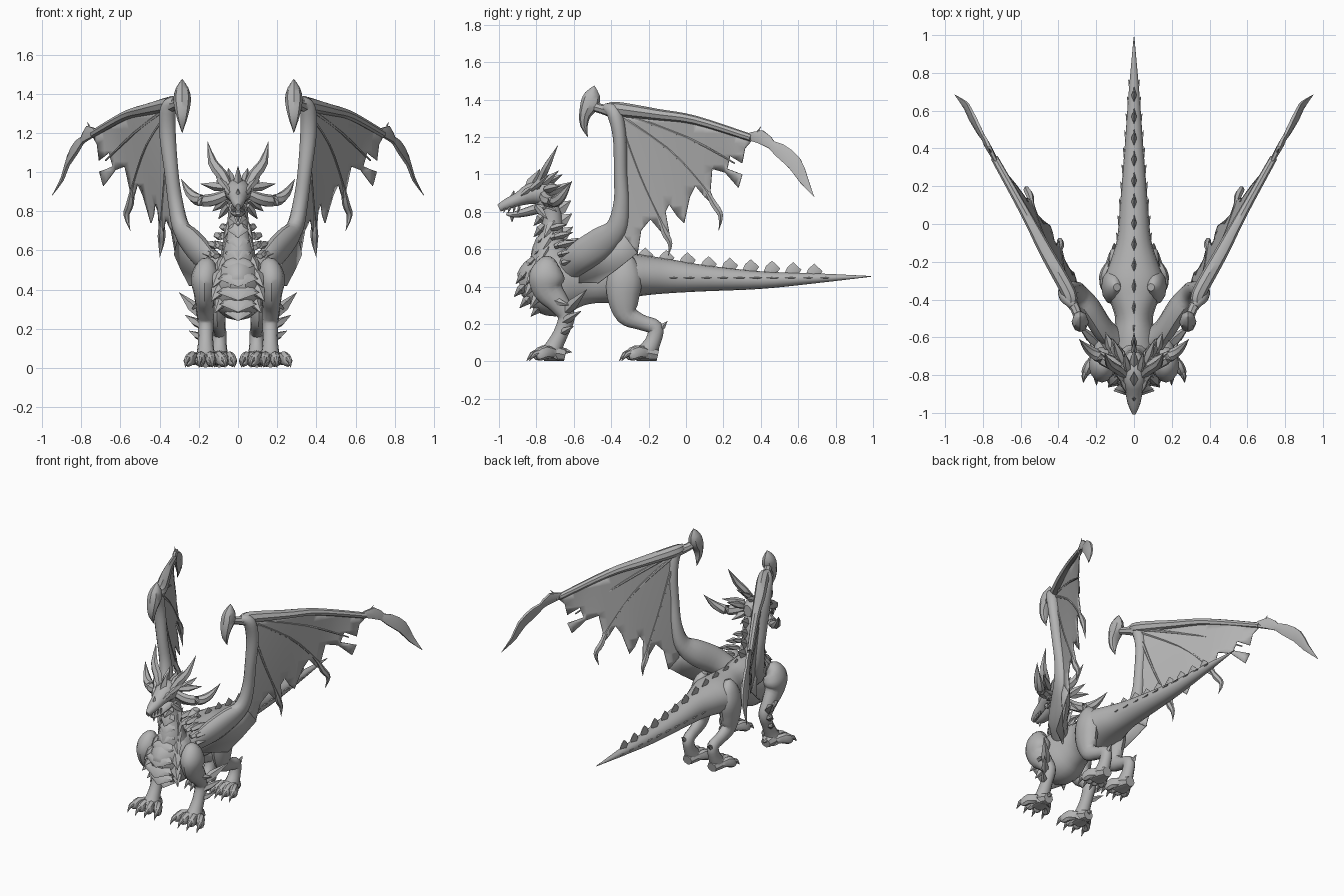
import bpy, bmesh, math
from mathutils import Vector

mat = bpy.data.materials.new("stone_grey")
mat.diffuse_color = (0.45, 0.45, 0.45, 1)


def finish(name, bm, mirror=False, angle=40):
    bmesh.ops.recalc_face_normals(bm, faces=bm.faces)
    me = bpy.data.meshes.new(name)
    bm.to_mesh(me)
    bm.free()
    ob = bpy.data.objects.new(name, me)
    bpy.context.collection.objects.link(ob)
    me.materials.append(mat)
    if mirror:
        ob.modifiers.new("Mirror", 'MIRROR').use_clip = False
    bpy.ops.object.select_all(action='DESELECT')
    ob.select_set(True)
    bpy.context.view_layer.objects.active = ob
    bpy.ops.object.shade_smooth_by_angle(angle=math.radians(angle))
    return ob


def smooth_path(pts, steps):
    """Catmull-Rom through points (x, y, z, radius_a, radius_b)."""
    out = []
    for i in range(len(pts) - 1):
        p = [pts[max(i - 1, 0)], pts[i], pts[i + 1], pts[min(i + 2, len(pts) - 1)]]
        for s in range(steps):
            t = s / steps
            out.append([0.5 * (2 * b + (c - a) * t + (2 * a - 5 * b + 4 * c - d) * t * t
                        + (3 * b - a - 3 * c + d) * t ** 3) for a, b, c, d in zip(*p)])
    return out + [list(pts[-1])]


def loft(bm, pts, sides=12, steps=4):
    pts = [p if len(p) == 5 else (*p, p[3]) for p in pts]
    if steps > 1:
        pts = smooth_path(pts, steps)
    rings = []
    for i, p in enumerate(pts):
        c = Vector(p[:3])
        t = (Vector(pts[min(i + 1, len(pts) - 1)][:3]) - Vector(pts[max(i - 1, 0)][:3])).normalized()
        ref = Vector((0, 0, 1)) if abs(t.x) > 0.85 else Vector((1, 0, 0))
        a = (ref - t * ref.dot(t)).normalized()
        b = t.cross(a)
        ra, rb = max(p[3], 0.001), max(p[4], 0.001)
        rings.append([bm.verts.new(c + a * ra * math.cos(k * math.tau / sides)
                                   + b * rb * math.sin(k * math.tau / sides)) for k in range(sides)])
    for r, q in zip(rings, rings[1:]):
        for k in range(sides):
            bm.faces.new((r[k], r[(k + 1) % sides], q[(k + 1) % sides], q[k]))
    bm.faces.new(rings[0])
    bm.faces.new(rings[-1])


def tubes(name, paths, mirror=False, sides=12, steps=4):
    bm = bmesh.new()
    for p in paths:
        loft(bm, p, sides, steps)
    return finish(name, bm, mirror)


def spike(base, tip, ra, rb=None):
    rb = rb or ra
    mid = [b + (t - b) * 0.4 for b, t in zip(base, tip)]
    return [(*base, ra * 0.7, rb * 0.7), (*mid, ra, rb), (*tip, 0, 0)]


# Torso and tail
tubes("body_and_tail", [[
    (0, -.89, .41, .04, .06), (0, -.83, .42, .10, .13), (0, -.72, .42, .15, .18),
    (0, -.6, .445, .12, .16), (0, -.5, .45, .10, .14), (0, -.4, .45, .13, .135),
    (0, -.3, .46, .155, .12), (0, -.2, .46, .125, .105), (0, -.08, .455, .09, .09),
    (0, .1, .445, .074, .07), (0, .4, .435, .05, .047), (0, .7, .445, .028, .026),
    (0, .99, .455, .002, .002)]], sides=16)

# Neck and head
tubes("neck", [[(0, -.70, .45, .12, .14), (0, -.73, .58, .085, .1), (0, -.72, .68, .06, .065),
                (0, -.72, .78, .052, .055), (0, -.76, .88, .055, .06)]])
tubes("head", [[(0, -.68, .90, .03, .04), (0, -.74, .90, .066, .065), (0, -.82, .90, .066, .06),
                (0, -.89, .87, .046, .038), (0, -.95, .845, .034, .03), (0, -1, .82, .012, .02)]], steps=2)
tubes("lower_jaw", [[(0, -.75, .83, .055, .03), (0, -.85, .80, .042, .024),
                     (0, -.92, .785, .028, .016), (0, -.96, .79, .01, .008)]], steps=2)
tubes("teeth", [spike((.03 - .006 * i, -.89 - .025 * i, .83), (.03 - .006 * i, -.9 - .025 * i, .795), .008)
                for i in range(4)], True, 5, 1)

# Horns, brow and cheek spikes
tubes("upper_horns", [[(.05, -.80, .93, .02), (.085, -.77, .99, .03, .022),
                       (.13, -.74, 1.05, .024, .02), (.155, -.685, 1.155, 0)]], True, 6, 2)
tubes("side_horns", [[(.05, -.76, .89, .026), (.12, -.74, .86, .032), (.19, -.70, .855, .032),
                      (.245, -.66, .89, .024), (.29, -.61, .965, 0)]], True, 7, 3)
tubes("head_spikes", [
    spike((.06, -.83, .92), (.12, -.73, 1.0), .02), spike((.03, -.78, .94), (.05, -.68, 1.02), .022),
    spike((.06, -.76, .86), (.13, -.69, .80), .024), spike((.05, -.8, .83), (.10, -.74, .76), .02),
    spike((.07, -.75, .92), (.19, -.67, .94), .024), spike((.04, -.88, .89), (.075, -.81, .945), .016),
    spike((.06, -.73, .90), (.11, -.61, .96), .024)], True, 5, 1)
tubes("head_crest", [spike((0, -.85, .91), (0, -.78, 1.03), .022, .03),
                     spike((0, -.93, .86), (0, -.92, .915), .014),
                     spike((0, -.77, .94), (0, -.66, 1.0), .022),
                     spike((0, -.93, .79), (0, -.93, .745), .012)], False, 4, 1)

# Overlapping throat and chest plates, with a spiky row to each side
front = [(-.755, .79, .045), (-.755, .73, .055), (-.76, .67, .06), (-.775, .61, .068), (-.81, .55, .085),
         (-.85, .48, .105), (-.86, .41, .11), (-.83, .35, .095), (-.77, .305, .07)]
tubes("throat_plates", [spike((0, y, z), (0, y - .06, z - .065), w, .028) for y, z, w in front], False, 6, 1)
tubes("chest_spikes", [spike((w * .7, y + .05, z + .02), (w * 1.15 + .01, y - .005, z - .07), w * .35, .025)
                       for y, z, w in front[1:8]], True, 5, 1)
tubes("shoulder_spikes", [spike((.06 + .025 * i, -.72 + .02 * i, .66 - .045 * i + .05 * j),
                                (.085 + .033 * i, -.635 + .03 * i, .695 - .045 * i + .04 * j), .028, .02)
                          for i in range(4) for j in range(2)], True, 5, 1)

# Fins along the neck, back and tail
fins = [(-.67, .82), (-.665, .75), (-.66, .68), (-.63, .62)]
tubes("neck_fins", [spike((0, y - .03, z - .02), (0, y + .055, z + .04), .014, .035) for y, z in fins], False, 4, 1)


def back_z(y):
    return .575 - max(y + .3, 0) * .11 if y < .05 else .525 - (y - .05) * .07


tubes("back_fins", [[(0, y - .01, back_z(y) - .03, .014, .035), (0, y, back_z(y) - .005, .014, .035),
                     (0, y + .025, back_z(y) + .022, .004, .03)]
                    for y in [-.56 + .113 * i for i in range(12)]], False, 4, 1)

# Side scales on the tail
tail_w = lambda y: .084 - .08 * (y + .1) if y < .7 else .02
tubes("tail_scales", [spike((tail_w(y) - .03, y - .05, .447), (tail_w(y) + .01, y + .055, .447), .02, .012)
                      for y in [-.1 + .09 * i for i in range(10)]], True, 4, 1)

# Legs
tubes("front_legs", [[(.13, -.72, .53, .03), (.155, -.735, .51, .06, .07), (.17, -.745, .45, .07, .095),
                      (.17, -.735, .38, .056, .08), (.17, -.68, .31, .046, .058), (.165, -.64, .24, .042, .046),
                      (.165, -.665, .16, .038, .04), (.165, -.70, .09, .044, .045),
                      (.165, -.73, .03, .06, .06)]], True)
tubes("hind_legs", [[(.09, -.335, .58, .02), (.105, -.33, .53, .045, .065), (.113, -.33, .44, .06, .095),
                     (.11, -.335, .34, .055, .085), (.105, -.315, .25, .042, .06),
                     (.10, -.24, .21, .036, .042), (.095, -.165, .18, .036, .042),
                     (.095, -.175, .11, .038, .042), (.095, -.215, .04, .05, .055)]], True)


def foot(x, y, spread):
    toes = [[(x, y + .075, .035, .035, .033), (x, y, .048, .06, .046), (x, y - .05, .035, .06, .035)]]
    for k in (-1, -.33, .33, 1):
        d = k * spread
        f = .02 * abs(k)
        toes.append([(x + d * .4, y + .01, .045, .028), (x + d * .8, y - .05 + f, .05, .028, .036),
                     (x + d, y - .085 + f, .032, .024, .03), (x + d * 1.05, y - .10 + f, .028, .014)])
        toes.append([(x + d, y - .085 + f, .045, .018), (x + d * 1.1, y - .11 + f, .038, .014),
                     (x + d * 1.15, y - .14 + f, .002, 0)])
    return toes


tubes("front_feet", foot(.165, -.72, .09), True, 8, 2)
tubes("hind_feet", foot(.095, -.225, .068), True, 8, 2)
tubes("elbow_spikes", [spike((.18, -.65, .26), (.30, -.53, .385), .03),
                       spike((.18, -.66, .21), (.27, -.56, .27), .024),
                       spike((.18, -.67, .15), (.25, -.60, .19), .02),
                       spike((.19, -.72, .33), (.235, -.62, .30), .02)], True, 5, 1)
tubes("heel_claws", [spike((.165, -.67, .06), (.165, -.61, .05), .018),
                     spike((.1, -.14, .17), (.105, -.10, .215), .016)], True, 5, 1)


# Wings: a leaning sheet, x follows from y and z, and the middle hangs further inward
def wx(y, z):
    hang = min(1, .45 + (y + .4) * 1.5) if y < .17 else max(.1, 1 - (y - .17) * 7)
    return .545 + .56 * y - .17 * hang * (1.3 - z)


def wp(y, z, r, r2=None):
    return (wx(y, z), y, z, r, r2 or r)


tubes("wing_arms", [[(.09, -.62, .50, .05, .07), (.16, -.56, .56, .055, .085), (.23, -.45, .635, .055, .085),
                     (.29, -.37, .715, .045, .06), (.32, -.345, .85, .038, .042), (.34, -.35, 1.0, .036, .036),
                     (.36, -.355, 1.2, .042, .036), (.355, -.385, 1.33, .04, .04),
                     (.32, -.43, 1.355, .026)]], True)
tubes("wing_leading_edges", [[(.34, -.43, 1.355, .02), wp(-.37, 1.35, .038), wp(-.15, 1.32, .036, .03),
                              wp(.05, 1.29, .026, .024), wp(.35, 1.195, .02, .02)]], True, 8)
tubes("wing_tip_blades", [[wp(.31, 1.2, .01), wp(.40, 1.20, .016, .042), wp(.46, 1.155, .012, .025)],
                          [wp(.42, 1.18, .01), wp(.50, 1.13, .016, .042), wp(.58, 1.06, .014, .045),
                           (.895, .63, .97, .01, .028), (.95, .685, .88, 0, 0)],
                          [wp(.36, 1.19, .014), wp(.40, 1.255, .001)]], True, 6, 2)
tubes("wing_thumb_hooks", [[(.285, -.49, 1.475, 0), (.285, -.50, 1.43, .032, .04), (.285, -.515, 1.375, .045, .05),
                            (.285, -.54, 1.32, .038, .032), (.285, -.545, 1.26, .022, .02), (.285, -.525, 1.2, 0)],
                           [(.285, -.52, 1.37, .025), (.31, -.45, 1.35, .026), (.34, -.40, 1.34, .035)]], True, 8, 2)

# Tattered wing skin outline (y, z)
outline = [(-.40, 1.33), (-.2, 1.315), (.02, 1.29), (.2, 1.24), (.37, 1.2), (.315, 1.14), (.30, 1.06),
           (.235, 1.10), (.22, 1.03), (.30, 1.0), (.28, .93), (.21, 1.01), (.14, 1.03), (.13, .91), (.165, .82),
           (.10, .88), (.05, .94), (.02, .88), (-.01, .74), (-.05, .78), (-.09, .84), (-.11, .8), (-.085, .66),
           (-.13, .69), (-.19, .76), (-.24, .70), (-.26, .57), (-.34, .63), (-.36, .75), (-.36, 1.0), (-.37, 1.2)]
bm = bmesh.new()
bm.faces.new([bm.verts.new((0, y, z)) for y, z in outline])
# Slice the flat skin into strips so that it can follow the curve
for i in range(1, 14):
    for co, no in (((0, -.4 + i * .055, 0), (0, 1, 0)), ((0, 0, .56 + i * .055), (0, 0, 1))):
        bmesh.ops.bisect_plane(bm, geom=bm.verts[:] + bm.edges[:] + bm.faces[:], plane_co=co, plane_no=no)
for v in bm.verts:
    v.co.x = wx(v.co.y, v.co.z)
# Web from the upper arm down to the flank
bm.faces.new([bm.verts.new(v) for v in ((.09, -.6, .56), (.29, -.37, .73), (.325, -.26, .58),
                                        (.29, -.36, .50), (.25, -.47, .42), (.10, -.58, .42))])
bmesh.ops.triangulate(bm, faces=bm.faces)
skin = finish("wing_skin", bm, True, 40)
sol = skin.modifiers.new("Thickness", 'SOLIDIFY')
sol.thickness, sol.offset = .006, 0

# Finger bones that fan from the wrist and end in claws
tubes("wing_fingers", [
    [wp(-.36, 1.32, .012), wp(-.1, 1.14, .008), wp(.08, .95, .008), wp(.15, .84, .02),
     wp(.185, .78, .015), (.55, .175, .70, 0)],
    [wp(-.36, 1.30, .012), wp(-.25, 1.0, .008), wp(-.15, .78, .008), wp(-.115, .69, .02),
     wp(-.085, .63, .014), (.40, -.095, .565, 0)],
    [wp(-.34, 1.33, .012), wp(.0, 1.2, .008), wp(.26, 1.06, .005)]], True, 6, 3)
